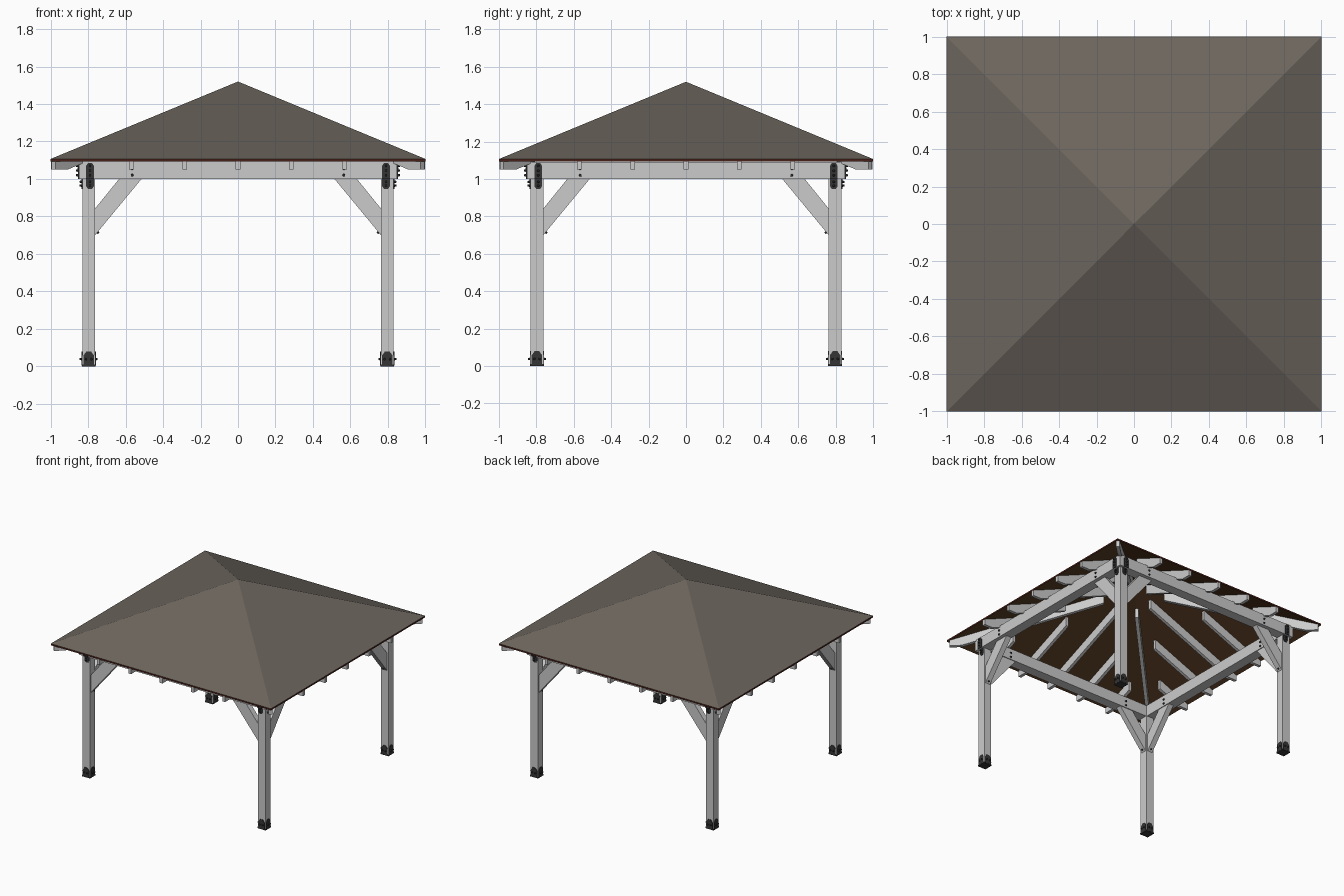
import bpy, bmesh, math
from mathutils import Matrix, Vector

if "Cube" in bpy.data.objects:
    bpy.data.objects.remove(bpy.data.objects["Cube"])

EAVE, APEX = 1.107, 1.52
SLOPE = APEX - EAVE
P = 0.797          # post centre
H = 0.034          # post half width


def material(name, rgb):
    m = bpy.data.materials.new(name)
    m.diffuse_color = (*rgb, 1)
    m.use_nodes = True
    m.node_tree.nodes["Principled BSDF"].inputs["Base Color"].default_value = m.diffuse_color
    return m


SHINGLE = material("shingle", (0.15, 0.13, 0.11))
BOARD = material("ceiling_board", (0.11, 0.05, 0.018))
TRIM = material("trim", (0.07, 0.015, 0.01))
IRON = material("black_iron", (0.035, 0.035, 0.035))


def finish(name, bm, *mats):
    bmesh.ops.recalc_face_normals(bm, faces=bm.faces[:])
    me = bpy.data.meshes.new(name)
    bm.to_mesh(me)
    bm.free()
    for m in mats:
        me.materials.append(m)
    ob = bpy.data.objects.new(name, me)
    bpy.context.collection.objects.link(ob)
    return ob


def four(ob):
    """Repeat an object on all four sides."""
    for k in range(1, 4):
        c = ob.copy()
        c.rotation_euler.z = k * math.pi / 2
        bpy.context.collection.objects.link(c)


def box(bm, x0, x1, y0, y1, z0, z1):
    m = Matrix.Translation(((x0 + x1) / 2, (y0 + y1) / 2, (z0 + z1) / 2))
    bmesh.ops.create_cube(bm, size=1, matrix=m @ Matrix.Diagonal((x1 - x0, y1 - y0, z1 - z0, 1)))


def prism(bm, pts, origin, u, thick):
    """Extrude a (u, z) outline to a thickness centred on the u-z plane."""
    u = Vector(u)
    n = u.cross(Vector((0, 0, 1))).normalized()
    o = Vector(origin)
    a, b = [[bm.verts.new(o + u * p + Vector((0, 0, z)) + n * s * thick / 2) for p, z in pts]
            for s in (-1, 1)]
    bm.faces.new(a)
    bm.faces.new(b[::-1])
    for i in range(len(pts)):
        j = (i + 1) % len(pts)
        bm.faces.new((a[i], a[j], b[j], b[i]))


def bolt(bm, pos, direction, r=0.007, depth=0.012):
    rot = Vector(direction).to_track_quat('Z', 'Y').to_matrix().to_4x4()
    bmesh.ops.create_cone(bm, cap_ends=True, segments=6, radius1=r, radius2=r * 0.7,
                          depth=depth, matrix=Matrix.Translation(pos) @ rot)


# Hipped roof shell: shingles on top, trim at the eave, boards beneath
bm = bmesh.new()
CORNERS = [(-1, -1), (1, -1), (1, 1), (-1, 1)]
top = [bm.verts.new((x, y, EAVE)) for x, y in CORNERS]
low = [bm.verts.new((x, y, EAVE - 0.013)) for x, y in CORNERS]
peak, under = bm.verts.new((0, 0, APEX)), bm.verts.new((0, 0, APEX - 0.013))
for i in range(4):
    j = (i + 1) % 4
    bm.faces.new((top[i], top[j], peak)).material_index = 0
    bm.faces.new((low[j], low[i], under)).material_index = 1
    bm.faces.new((low[i], low[j], top[j], top[i])).material_index = 2
finish("roof", bm, SHINGLE, BOARD, TRIM)


# Rafters and hip rafters, with a level cut under each tail
def rafter_outline(inner, outer, k=1.0):
    ceiling = lambda d: EAVE - 0.014 + SLOPE * (1 - d)
    pts = [(inner, ceiling(inner)), (outer, ceiling(outer)), (outer, 1.05), (0.92, 1.05),
           (inner, ceiling(inner) - 0.076)]
    return [(d * k, z) for d, z in pts]


bm = bmesh.new()
for x in (-0.57, -0.285, 0, 0.285, 0.57):
    prism(bm, rafter_outline(abs(x) + 0.155, 0.998), (x, 0, 0), (0, -1, 0), 0.025)
four(finish("rafters", bm))
bm = bmesh.new()
r = math.sqrt(0.5)
prism(bm, rafter_outline(0.16, 0.985, 1 / r), (0, 0, 0), (-r, -r, 0), 0.028)
four(finish("hip_rafter", bm))

# Beams meeting end to side at the corners
bm = bmesh.new()
box(bm, -0.85, 0.768, -0.85, -0.768, 1.0, 1.092)
four(finish("beam", bm))

# Posts
bm = bmesh.new()
box(bm, -P - H, -P + H, -P - H, -P + H, 0.008, 1.0)
four(finish("post", bm))

# Diagonal braces, a pair on each side
bm = bmesh.new()
for s in (-1, 1):
    prism(bm, [(0.763, 0.70), (0.515, 1.0), (0.635, 1.0), (0.763, 0.842)],
          (0, -P, 0), (s, 0, 0), 0.045)
four(finish("braces", bm))

# Corner plates over the beam and post, with bolts
bm = bmesh.new()
for s in (-1, 1):
    prism(bm, [(-0.021, 1.0), (0.021, 1.0), (0.021, 1.07), (0.01, 1.086),
               (-0.01, 1.086), (-0.021, 1.07)], (s * 0.79, -0.852, 0), (1, 0, 0), 0.006)
    prism(bm, [(-0.021, 1.0), (-0.021, 0.962), (-0.01, 0.946), (0.01, 0.946),
               (0.021, 0.962), (0.021, 1.0)], (s * 0.79, -P - H - 0.002, 0), (1, 0, 0), 0.006)
    for z in (1.02, 1.045, 1.07):
        bolt(bm, (s * 0.79, -0.86, z), (0, -1, 0))
    for z in (0.965, 0.985):
        bolt(bm, (s * 0.79, -P - H - 0.01, z), (0, -1, 0))
four(finish("corner_plates", bm, IRON))

# Bolts holding the braces
bm = bmesh.new()
for s in (-1, 1):
    for x, z in ((0.565, 1.02), (0.565, 1.055)):
        bolt(bm, (s * x, -0.852, z), (0, -1, 0), 0.009)
        bolt(bm, (s * x, -0.766, z), (0, 1, 0), 0.009)
    bolt(bm, (s * 0.748, -P, 0.714), (-s, 0, -0.8), 0.008)
four(finish("brace_bolts", bm, IRON))

# Post feet: base plate and four pointed side plates with bolts
bm = bmesh.new()
box(bm, -P - 0.037, -P + 0.037, -P - 0.037, -P + 0.037, 0, 0.01)
for k in range(4):
    a = k * math.pi / 2
    n = Vector((round(math.cos(a)), round(math.sin(a)), 0))
    t = Vector((-n.y, n.x, 0))
    c = Vector((-P, -P, 0)) + n * (H + 0.001)
    prism(bm, [(-0.028, 0.005), (0.028, 0.005), (0.028, 0.058), (0.012, 0.08),
               (-0.012, 0.08), (-0.028, 0.058)], c, t, 0.006)
    for q in (-0.014, 0.014):
        bolt(bm, c + n * 0.007 + t * q + Vector((0, 0, 0.038)), n)
four(finish("post_foot", bm, IRON))
